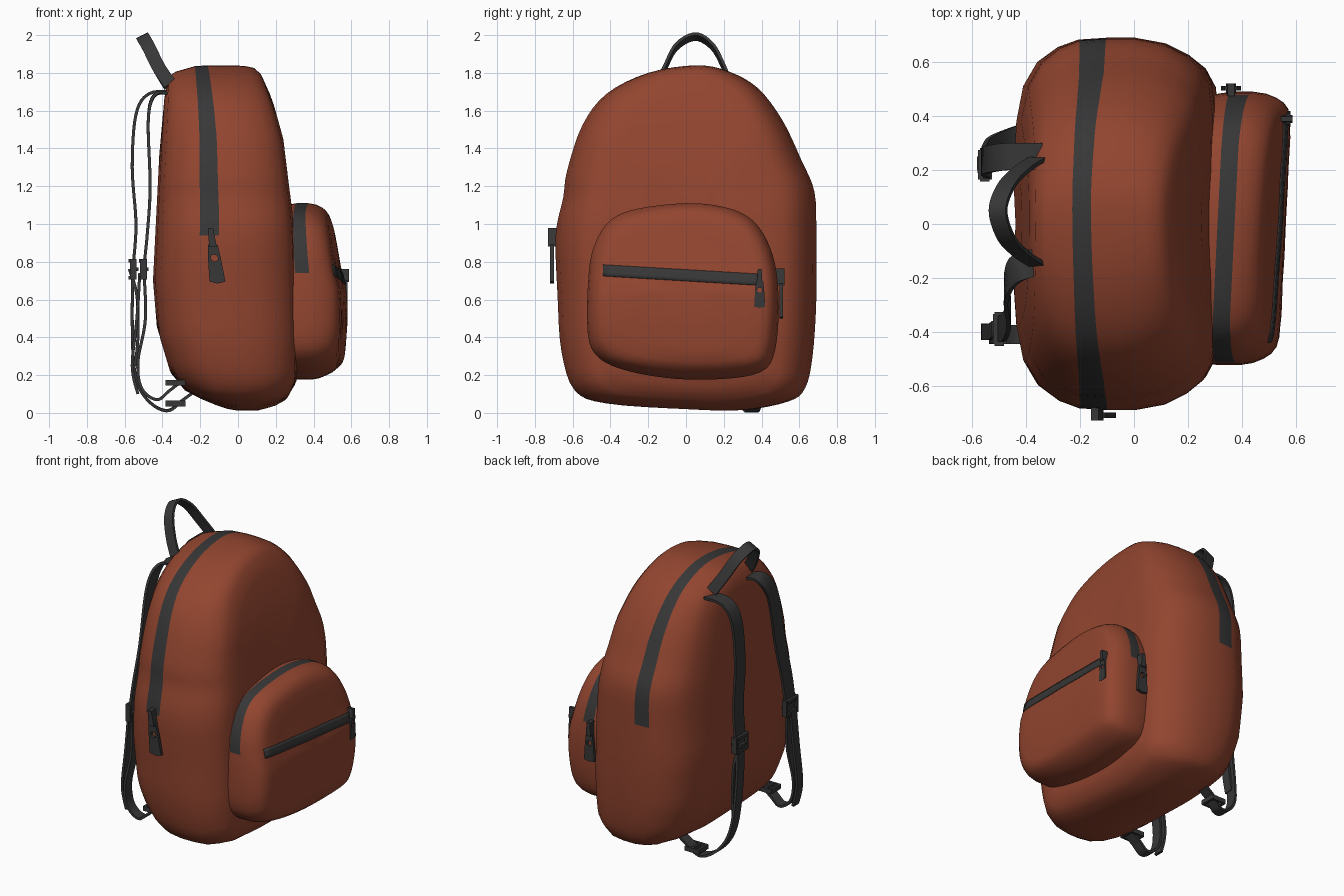
import bpy, bmesh, math
from mathutils import Vector
from mathutils.bvhtree import BVHTree

if "Cube" in bpy.data.objects:
    bpy.data.objects.remove(bpy.data.objects["Cube"])


def material(name, rgb):
    m = bpy.data.materials.new(name)
    m.diffuse_color = (*rgb, 1)
    m.use_nodes = True
    m.node_tree.nodes["Principled BSDF"].inputs["Base Color"].default_value = m.diffuse_color
    return m


RUST = material("rust fabric", (0.29, 0.060, 0.029))
GREY = material("dark grey webbing", (0.038, 0.038, 0.038))


def finish(bm, name, mats, angle=45):
    bmesh.ops.remove_doubles(bm, verts=bm.verts, dist=1e-5)
    bmesh.ops.recalc_face_normals(bm, faces=bm.faces)
    me = bpy.data.meshes.new(name)
    bm.to_mesh(me)
    bm.free()
    for m in mats:
        me.materials.append(m)
    me.shade_smooth()
    me.set_sharp_from_angle(angle=math.radians(angle))
    ob = bpy.data.objects.new(name, me)
    bpy.context.collection.objects.link(ob)
    return ob


def spline(pts, closed, sub=4):
    """Catmull-Rom through the given points."""
    p = [Vector(q) for q in pts]
    n = len(p)
    at = (lambda i: p[i % n]) if closed else (lambda i: p[max(0, min(n - 1, i))])
    out = []
    for i in range(n if closed else n - 1):
        a, b, c, d = at(i - 1), at(i), at(i + 1), at(i + 2)
        for k in range(sub):
            t = k / sub
            out.append(0.5 * (2 * b + (c - a) * t + (2 * a - 5 * b + 4 * c - d) * t * t
                              + (3 * b - a - 3 * c + d) * t ** 3))
    return out if closed else out + [p[-1]]


def lookup(table, z):
    if z <= table[0][0]:
        return table[0][1]
    for (a, u), (b, v) in zip(table, table[1:]):
        if z <= b:
            return u + (v - u) * (z - a) / (b - a)
    return table[-1][1]


def loft(name, outline, cz, rings, back, front, stripe_t, stripe_z, shear=0):
    """Nested y-z outlines from back to front; rings hold depth, width, top, bottom scale."""
    bm = bmesh.new()
    rows = []
    for t, sy, st, sb in rings:
        row = []
        for q in spline([(y, z, 0) for y, z in outline], True):
            y, z = q.x * sy, cz + (q.y - cz) * (st if q.y > cz else sb)
            xb, xf = lookup(back, z), lookup(front, z)
            row.append(bm.verts.new((xb + (xf - xb) * t + shear * y, y, z)))
        rows.append(row)
    for (ring, a), b in zip(zip(rings, rows), rows[1:]):
        for i in range(len(a)):
            j = (i + 1) % len(a)
            f = bm.faces.new((a[i], a[j], b[j], b[i]))
            if ring[0] == stripe_t and f.calc_center_median().z > stripe_z:
                f.material_index = 1      # zip tape
    return finish(bm, name, [RUST, GREY], 50)


def ribbon(name, pts, width, side=(0, 1, 0), thick=0.016):
    bm = bmesh.new()
    path = spline(pts, False, 6)
    rows = []
    for i, p in enumerate(path):
        tan = (path[min(i + 1, len(path) - 1)] - path[max(i - 1, 0)]).normalized()
        s = Vector(side)
        s = (s - tan * s.dot(tan)).normalized()
        n = tan.cross(s) * thick / 2
        s = s * width / 2
        rows.append([bm.verts.new(p + v) for v in (s + n, n - s, -s - n, s - n)])
    for a, b in zip(rows, rows[1:]):
        for i in range(4):
            bm.faces.new((a[i], a[(i + 1) % 4], b[(i + 1) % 4], b[i]))
    bm.faces.new(rows[0])
    bm.faces.new(rows[-1])
    return finish(bm, name, [GREY])


def boxes(name, parts):
    """Several axis-aligned boxes (centre, size) as one object."""
    bm = bmesh.new()
    for c, s in parts:
        r = bmesh.ops.create_cube(bm, size=1)
        for v in r["verts"]:
            v.co = Vector(c) + Vector(v.co[k] * s[k] for k in range(3))
    return finish(bm, name, [GREY])


def zip_pull(name, origin, across, out, size=1.0, tilt=0.0):
    """Slider block plus a tapered tab with a round hole; origin is the hole centre."""
    bm = bmesh.new()
    o, u, n = Vector(origin), Vector(across), Vector(out)
    w = Vector((0, 0, 1))
    edge = [(0, .075), (.026, .07), (.034, 0), (.042, -.125), (0, -.135),
            (-.042, -.125), (-.034, 0), (-.026, .07)]
    place = lambda a, b, d: bm.verts.new(o + (u * (a - b * tilt) + w * b + n * d) * size)
    loops = []
    for d in (0, .02):
        loops.append([place(a, b, d) for a, b in edge])
        loops.append([place(.02 * math.sin(k * math.pi / 4), .02 * math.cos(k * math.pi / 4), d)
                      for k in range(8)])
    for a, b in ((0, 1), (1, 3), (3, 2), (2, 0)):
        for i in range(8):
            j = (i + 1) % 8
            bm.faces.new((loops[a][i], loops[a][j], loops[b][j], loops[b][i]))
    # slider
    v = [place(a, b, d) for d in (-.03, .03) for a, b in ((-.02, .06), (.02, .06), (.014, .16), (-.014, .16))]
    for f in ((0, 1, 2, 3), (4, 5, 6, 7), (0, 1, 5, 4), (1, 2, 6, 5), (2, 3, 7, 6), (3, 0, 4, 7)):
        bm.faces.new([v[k] for k in f])
    return finish(bm, name, [GREY])


# main bag
body_outline = [(.05, 1.84), (.22, 1.81), (.38, 1.72), (.51, 1.55), (.61, 1.34), (.68, 1.17), (.69, .94),
                (.69, .6), (.67, .3), (.63, .13), (.54, .06), (.3, .015), (0, .02), (-.42, .05), (-.59, .12),
                (-.66, .33), (-.68, .62), (-.69, .94), (-.65, 1.14), (-.63, 1.28), (-.55, 1.52),
                (-.42, 1.69), (-.2, 1.80)]
body_rings = [(0, 0, 0, 0), (0, .3, .5, .5), (.015, .55, .82, .78), (.05, .74, .94, .88), (.12, .87, .965, .93),
              (.22, .95, .98, .97), (.32, .99, .995, .99), (.46, 1, 1, 1), (.6, 1, 1, 1), (.75, .97, 1, 1),
              (.86, .91, .995, .985), (.94, .84, .985, .97), (.985, .75, .95, .94), (1, .6, .84, .85),
              (1, .3, .5, .5), (1, 0, 0, 0)]
body_back = [(0, -.15), (.05, -.22), (.1, -.3), (.22, -.37), (.4, -.425), (.7, -.45), (1, -.435), (1.4, -.415), (1.8, -.39)]
body_front = [(0, .18), (.08, .27), (.17, .31), (.4, .315), (.9, .30), (1.05, .29), (1.2, .27), (1.45, .24),
              (1.63, .19), (1.78, .135), (1.84, .11)]
loft("main_bag", body_outline, .9, body_rings, body_back, body_front, .32, .93)

# front pocket
pocket_outline = [(0, 1.11), (.2, 1.09), (.34, 1.03), (.43, .91), (.48, .74), (.49, .5), (.46, .29), (.38, .21),
                  (.2, .18), (-.05, .18), (-.3, .22), (-.46, .29), (-.52, .42), (-.515, .74), (-.48, .9),
                  (-.4, 1.02), (-.26, 1.08)]
pocket_rings = [(t, s, s, s) for t, s in ((0, 0), (0, .96), (.2, .985), (.34, 1), (.58, 1), (.72, .985), (.83, .955),
                (.91, .92), (.965, .87), (.99, .8), (1, .65), (1, .35), (1, 0))]
pocket_front = [(.18, .5), (.27, .55), (.5, .565), (.65, .56), (.72, .54), (.8, .525), (1.06, .485)]
pocket = loft("front_pocket", pocket_outline, .65, pocket_rings, [(0, .22)], pocket_front, .34, .74, .05)

# zip tape laid on the pocket face
bm = bmesh.new()
bm.from_mesh(pocket.data)
tree = BVHTree.FromBMesh(bm)
bm.free()
bm = bmesh.new()
rows = []
for i in range(19):
    y = -.44 + .84 * i / 18
    z = .755 - .05 * i / 18
    row = []
    for dz in (-.03, -.01, .01, .03):
        hit = tree.ray_cast(Vector((2, y, z + dz)), Vector((-1, 0, 0)))[0]
        row.append(bm.verts.new((hit.x + .005, y, z + dz)))
    rows.append(row)
for a, b in zip(rows, rows[1:]):
    for k in range(3):
        bm.faces.new((a[k], b[k], b[k + 1], a[k + 1]))
tape = finish(bm, "pocket_face_zip", [GREY])
tape.modifiers.new("thickness", "SOLIDIFY").thickness = .008

# zip pulls
zip_pull("main_zip_pull", (-.125, -.70, .82), (1, 0, 0), (0, -1, 0), 1.0, .13)
zip_pull("pocket_side_zip_pull", (.36, .495, .62), (1, 0, 0), (0, 1, 0), .9)
zip_pull("pocket_face_zip_pull", (.567, .39, .65), (0, 1, 0), (1, 0, 0), .7)

# carry handle
ribbon("carry_handle", [(-.36, -.15, 1.74), (-.42, -.11, 1.83), (-.475, -.05, 1.94), (-.505, .05, 1.992),
                        (-.475, .14, 1.94), (-.42, .2, 1.83), (-.36, .24, 1.73)], .07, (.9, 0, .45))

# shoulder straps, lower webbing, loose tails
ribbon("shoulder_strap_a", [(-.34, .25, 1.7), (-.47, .25, 1.69), (-.54, .24, 1.58), (-.56, .23, 1.3),
                            (-.54, .22, 1.0), (-.555, .22, .78)], .1)
ribbon("lower_webbing_a", [(-.555, .22, .8), (-.56, .23, .55), (-.555, .26, .3), (-.53, .29, .15),
                           (-.46, .32, .05), (-.37, .35, .012), (-.29, .37, .07), (-.22, .37, .12)], .07)
ribbon("webbing_tail_a", [(-.575, .22, .76), (-.535, .23, .62), (-.53, .24, .4), (-.545, .25, .25)], .06)
ribbon("shoulder_strap_b", [(-.36, -.14, 1.69), (-.44, -.17, 1.68), (-.475, -.24, 1.55), (-.465, -.33, 1.2),
                            (-.48, -.38, .95), (-.5, -.39, .76)], .1)
ribbon("lower_webbing_b", [(-.5, -.39, .78), (-.49, -.4, .5), (-.53, -.41, .27), (-.51, -.41, .13),
                           (-.43, -.41, .07), (-.36, -.41, .12), (-.27, -.41, .19)], .07)
ribbon("webbing_tail_b", [(-.52, -.39, .74), (-.535, -.4, .5), (-.56, -.4, .25), (-.53, -.4, .1)], .06)

# ladder buckles on the straps and anchor loops at the base
for tag, x, y, bx, by, bz in (("a", -.555, .22, -.33, .36, .05), ("b", -.5, -.39, -.33, -.41, .16)):
    boxes("strap_buckle_" + tag,
          [((x, y + s * .055, .76), (.035, .016, .11)) for s in (-1, 1)]
          + [((x + d, y, .76 + h), (.018, .11, .02)) for h, d in ((-.045, -.015), (0, .018), (.045, -.015))])
    boxes("anchor_loop_" + tag,
          [((bx, by + s * .045, bz), (.1, .014, .03)) for s in (-1, 1)]
          + [((bx + d, by, bz), (.016, .1, .03)) for d in (-.045, 0, .045)])
